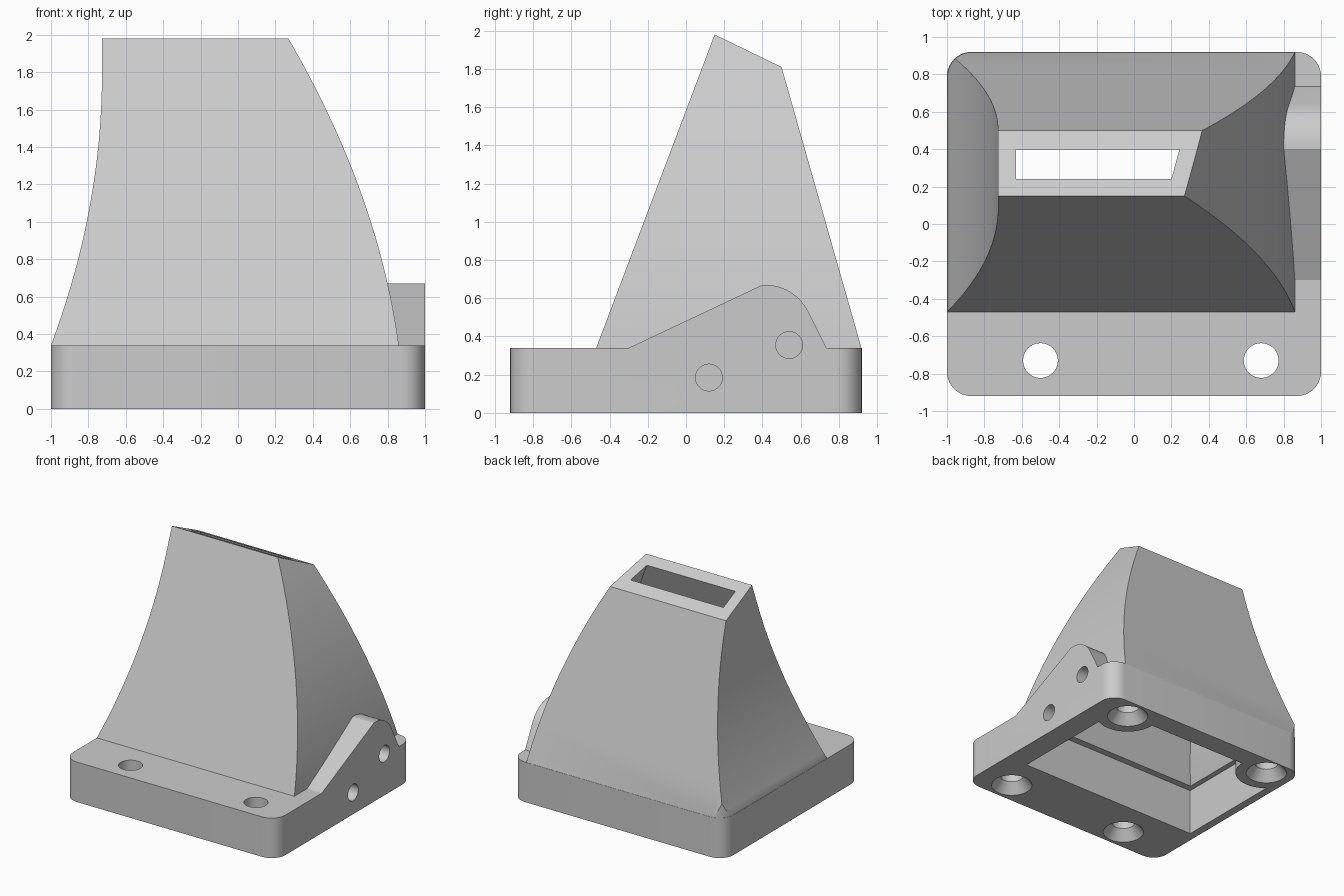
import bpy, bmesh, math
from mathutils import Vector

old = bpy.data.objects.get("Cube")
if old:
    bpy.data.objects.remove(old, do_unlink=True)

grey = bpy.data.materials.new("light grey")
grey.use_nodes = True
grey.diffuse_color = (0.6, 0.6, 0.6, 1)
grey.node_tree.nodes["Principled BSDF"].inputs["Base Color"].default_value = (0.6, 0.6, 0.6, 1)


def prism(name, pts, axis, lo, hi):
    """Extrude a 2D outline along x, y or z."""
    place = {"x": lambda a, b: (lo, a, b), "y": lambda a, b: (a, lo, b),
             "z": lambda a, b: (a, b, lo)}[axis]
    step = Vector([hi - lo if c == axis else 0 for c in "xyz"])
    bm = bmesh.new()
    face = bm.faces.new([bm.verts.new(place(a, b)) for a, b in pts])
    ext = bmesh.ops.extrude_face_region(bm, geom=[face])
    bmesh.ops.translate(bm, vec=step, verts=[v for v in ext["geom"] if isinstance(v, bmesh.types.BMVert)])
    bmesh.ops.recalc_face_normals(bm, faces=bm.faces)
    mesh = bpy.data.meshes.new(name)
    bm.to_mesh(mesh)
    bm.free()
    mesh.materials.append(grey)
    ob = bpy.data.objects.new(name, mesh)
    bpy.context.collection.objects.link(ob)
    return ob


def circle(a, b, r, n=40):
    return [(a + r * math.cos(2 * math.pi * i / n), b + r * math.sin(2 * math.pi * i / n)) for i in range(n)]


def rounded_rect(hx, hy, r, n=10):
    pts = []
    for k, (sx, sy) in enumerate([(1, 1), (-1, 1), (-1, -1), (1, -1)]):
        for i in range(n + 1):
            t = math.pi / 2 * (k + i / n)
            pts.append((sx * (hx - r) + r * math.cos(t), sy * (hy - r) + r * math.sin(t)))
    return pts


def combine(target, tool, operation):
    """Apply a boolean and discard the tool."""
    tool.hide_render = True
    mod = target.modifiers.new("cut", "BOOLEAN")
    mod.object, mod.operation, mod.solver = tool, operation, "EXACT"
    bpy.context.view_layer.objects.active = target
    bpy.ops.object.modifier_apply(modifier=mod.name)
    bpy.data.objects.remove(tool, do_unlink=True)


DECK = 0.34


def left_x(z):
    return -0.727 - 0.128 * max(0, 1.8 - max(z, DECK)) ** 2


def right_x(z):
    t = max(z, DECK) - DECK
    return 0.86 - 0.137 * t - 0.136 * t * t


def front_y(z):
    return -0.47 + 0.378 * (max(z, DECK) - DECK)


def back_y(z):
    return 0.918 - 0.285 * (max(z, DECK) - DECK)


def curved_shell(name, z0, z1, wall, side):
    """Curved front outline crossed with a straight-sided side outline."""
    n = 30
    zs = [z0, DECK] if z0 < DECK else [z0]
    zs += [zs[-1] + (z1 - zs[-1]) * (i + 1) / n for i in range(n)]
    outline = [(right_x(z) - wall, z) for z in zs] + [(left_x(z) + wall, z) for z in reversed(zs)]
    shell = prism(name, outline, "y", -1.2, 1.2)
    combine(shell, prism("side_outline", side, "x", -1.5, 1.5), "INTERSECT")
    return shell


# Tower, trimmed to the rounded corners of the base
tower = curved_shell("tower", 0.2, 2.05, 0, [
    (-0.47, 0.1), (-0.47, DECK), (0.15, 1.98), (0.5, 1.81), (back_y(0), DECK), (back_y(0), 0.1)])
combine(tower, prism("corner_trim", rounded_rect(0.998, 0.918, 0.13), "z", -0.1, 2.2), "INTERSECT")

# Base plate
housing = prism("housing", rounded_rect(1, 0.92, 0.13), "z", 0, DECK)
combine(housing, tower, "UNION")

# Hinge lug on the side, with a rounded crest
lug = [(-0.3, 0.2), (-0.3, DECK), (0.4, 0.67)]
for i in range(9):
    t = math.radians(88 - 62 * i / 8)
    lug.append((0.415 + 0.25 * math.cos(t), 0.42 + 0.25 * math.sin(t)))
lug += [(0.735, DECK), (0.735, 0.2)]
combine(housing, prism("hinge_lug", lug, "x", 0.78, 1.0), "UNION")

# Tapering duct through the tower
low, high = 0.39, 2.1
duct = curved_shell("duct", low, high, 0.095, [
    (front_y(low) + 0.107, low), (front_y(high) + 0.107, high),
    (back_y(high) - 0.086, high), (back_y(low) - 0.086, low)])
combine(housing, duct, "DIFFERENCE")

# Pocket under the base, leaving round bosses at the rear screws
rear_holes = [(0.68, 0.73), (-0.77, 0.75)]
front_holes = [(0.68, -0.73), (-0.5, -0.73)]
pocket = prism("pocket", [(-0.93, -0.4), (0.8, -0.4), (0.8, 0.74), (-0.93, 0.74)], "z", -0.1, 0.4)
for x, y in rear_holes:
    combine(pocket, prism("boss", circle(x, y, 0.25), "z", -0.2, 0.5), "DIFFERENCE")
combine(housing, pocket, "DIFFERENCE")

# Countersunk screw holes
for x, y in front_holes + rear_holes:
    combine(housing, prism("screw_hole", circle(x, y, 0.093), "z", -0.1, 0.42), "DIFFERENCE")
    sink = prism("countersink", circle(x, y, 0.18), "z", -0.02, 0.09)
    for v in sink.data.vertices:
        if v.co.z > 0:
            v.co.x = x + (v.co.x - x) * 0.5
            v.co.y = y + (v.co.y - y) * 0.5
    combine(housing, sink, "DIFFERENCE")

# Pin holes in the hinge side
for y, z in [(0.12, 0.185), (0.54, 0.355)]:
    combine(housing, prism("pin_hole", circle(y, z, 0.07), "x", 0.83, 1.1), "DIFFERENCE")

bpy.ops.object.select_all(action="DESELECT")
housing.select_set(True)
bpy.context.view_layer.objects.active = housing
bpy.ops.object.shade_smooth_by_angle(angle=math.radians(25))
